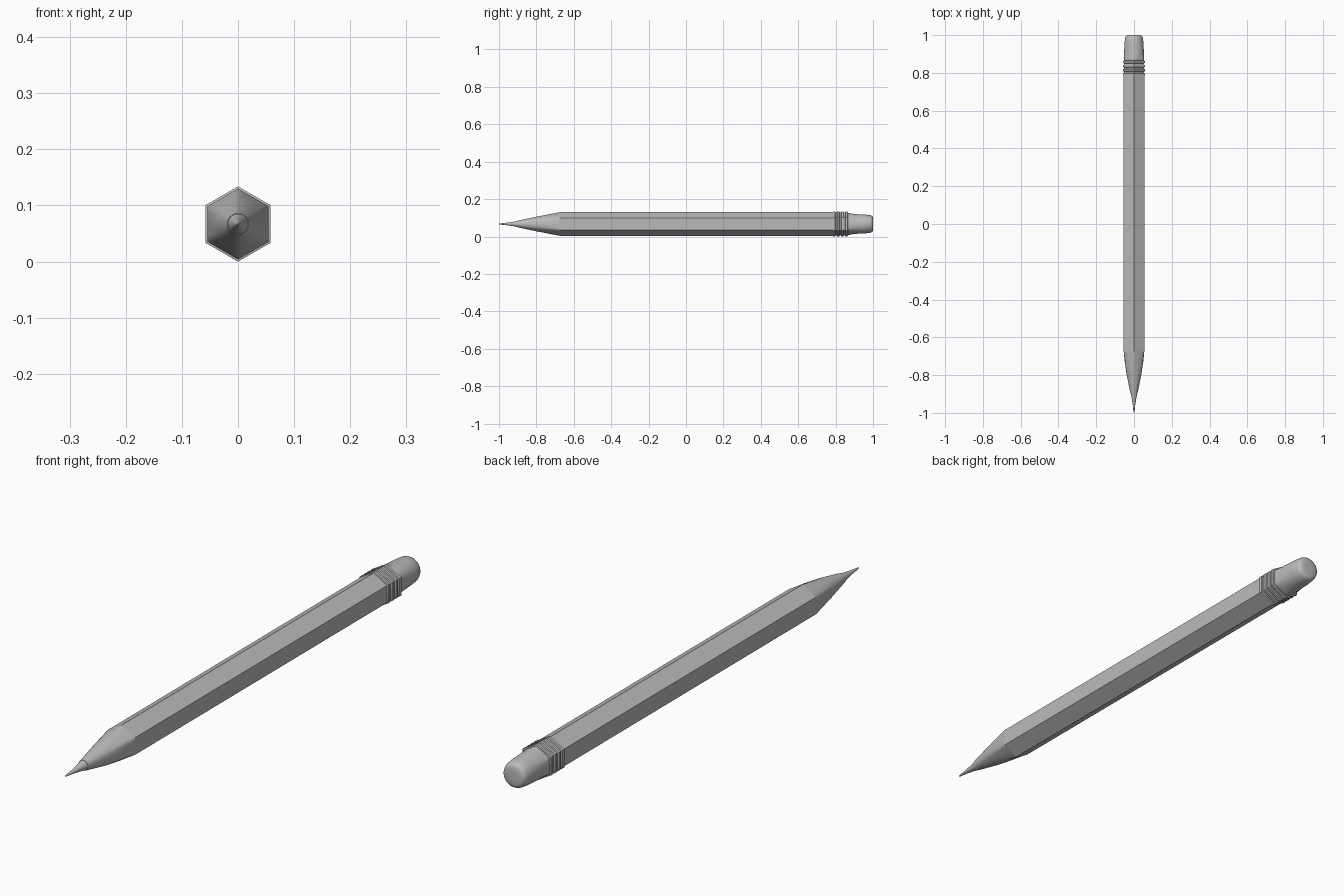
import bpy
import bmesh
from math import sin, cos, pi, radians

cube = bpy.data.objects.get("Cube")
if cube:
    bpy.data.objects.remove(cube, do_unlink=True)

SIDES = 48
AXIS_Z = 0.067

grey = bpy.data.materials.new("plain grey")
grey.use_nodes = True
colour = (0.5, 0.5, 0.5, 1)
grey.diffuse_color = colour
grey.node_tree.nodes["Principled BSDF"].inputs["Base Color"].default_value = colour


def ring_radius(angle, radius, roundness):
    """Blend from a hexagon with a corner at the top to a circle."""
    hexagon = radius * cos(pi / 6) / cos(angle % (pi / 3) - pi / 6)
    return hexagon * (1 - roundness) + radius * roundness


def loft(name, stations, sides=SIDES, sharp_angle=None):
    """Skin rings of (y, radius, roundness) along the y axis."""
    bm = bmesh.new()
    rings = []
    for y, radius, roundness in stations:
        ring = []
        for i in range(sides):
            a = 2 * pi * i / sides
            r = ring_radius(a, radius, roundness)
            ring.append(bm.verts.new((r * sin(a), y, AXIS_Z + r * cos(a))))
        rings.append(ring)
    for first, second in zip(rings, rings[1:]):
        for i in range(sides):
            j = (i + 1) % sides
            bm.faces.new((first[i], first[j], second[j], second[i]))
    bm.faces.new(rings[0])
    bm.faces.new(rings[-1])
    bmesh.ops.recalc_face_normals(bm, faces=bm.faces)
    mesh = bpy.data.meshes.new(name)
    bm.to_mesh(mesh)
    bm.free()
    mesh.materials.append(grey)
    obj = bpy.data.objects.new(name, mesh)
    bpy.context.collection.objects.link(obj)
    bpy.ops.object.select_all(action="DESELECT")
    obj.select_set(True)
    bpy.context.view_layer.objects.active = obj
    if sharp_angle is None:
        bpy.ops.object.shade_smooth()
    else:
        bpy.ops.object.shade_smooth_by_angle(angle=radians(sharp_angle))
    return obj


# Hexagonal shaft
loft("shaft", [(-0.675, 0.063, 0), (0.79, 0.063, 0)], 6, 30)

# Sharpened cone, turning from hexagonal to round
loft("sharpened_cone", [(-0.675, 0.063, 0), (-0.73, 0.0525, 0.5),
                        (-0.80, 0.039, 0.9), (-0.895, 0.019, 1)], sharp_angle=50)

# Lead point
loft("lead", [(-0.895, 0.018, 1), (-0.92, 0.0125, 1), (-0.96, 0.0065, 1),
              (-0.995, 0.003, 1), (-1.0, 0.001, 1)], sharp_angle=60)

# Ribbed ferrule
ribs = []
for n in range(4):
    y = 0.785 + 0.022 * n
    ribs += [(y, 0.062, 0), (y + 0.002, 0.067, 0),
             (y + 0.012, 0.067, 0), (y + 0.014, 0.062, 0)]
loft("ferrule", ribs, 6, 25)

# Eraser, hexagonal at its root and rounded at its end
loft("eraser", [(0.86, 0.062, 0), (0.875, 0.058, 0.4), (0.9, 0.053, 1),
                (0.96, 0.05, 1), (0.985, 0.047, 1), (0.996, 0.042, 1),
                (1.0, 0.034, 1), (1.0, 0.012, 1)])
